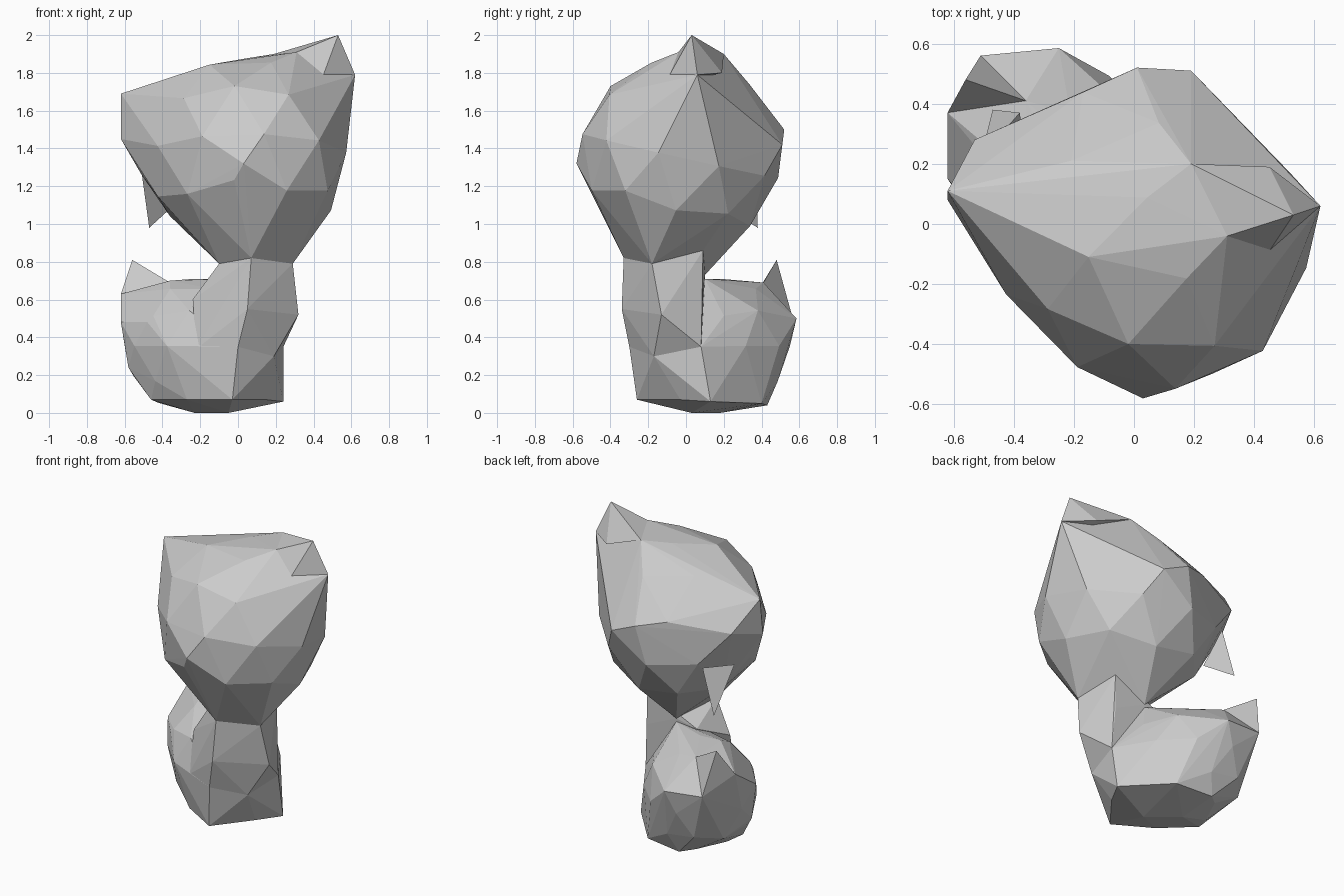
import bpy, bmesh
from math import radians
from mathutils import Matrix, Vector, Euler

if "Cube" in bpy.data.objects:
    bpy.data.objects.remove(bpy.data.objects["Cube"])


def hull(name, points=(), ball=None):
    """Flat-shaded convex solid around loose points and an optional faceted ball."""
    bm = bmesh.new()
    if ball:
        centre, size, turn, spin = ball
        m = (Matrix.Translation(Vector(centre)) @ Matrix.Rotation(radians(turn), 4, 'Z')
             @ Matrix.Diagonal((*size, 1)) @ Euler(spin).to_matrix().to_4x4())
        bmesh.ops.create_icosphere(bm, subdivisions=2, radius=1, matrix=m)
        bmesh.ops.delete(bm, geom=bm.faces[:] + bm.edges[:], context='EDGES_FACES')
    for p in points:
        bm.verts.new(p)
    out = bmesh.ops.convex_hull(bm, input=bm.verts[:], use_existing_faces=False)
    loose = {g for g in out["geom_interior"] + out["geom_unused"]
             if isinstance(g, bmesh.types.BMVert)}
    bmesh.ops.delete(bm, geom=list(loose), context='VERTS')
    bmesh.ops.recalc_face_normals(bm, faces=bm.faces[:])
    mesh = bpy.data.meshes.new(name)
    bm.to_mesh(mesh)
    bm.free()
    obj = bpy.data.objects.new(name, mesh)
    bpy.context.collection.objects.link(obj)
    return obj


# Ring shared by the chin and the chest
neck = [(-.10, -.18, .79), (.07, -.33, .82), (.29, -.18, .79),
        (.22, .09, .86), (0, .10, .73)]

# Head: faceted ball tapering to the neck, with the left ear drawn out of it
left_ear = [(-.62, .11, 1.69), (-.62, .08, 1.45), (-.53, .28, 1.50), (-.51, .06, 1.26)]
ear_base = [(.62, .06, 1.79), (.31, -.04, 1.91), (.19, .20, 1.90)]
face = [(.03, -.58, 1.32), (.01, .52, 1.50), (.19, .51, 1.42)]
hull("head", neck + left_ear + ear_base + face,
     ball=((.045, -.03, 1.36), (.555, .51, .53), 135, (.2, .1, .3)))

# Right ear: the taller tilted peak
hull("right_ear", ear_base + [(.53, .03, 2.0), (.43, -.12, 1.73), (.45, .19, 1.80)])

# Chest: upright column from the neck to the middle of the body
front = [(0, -.30, .35), (.19, -.17, .30), (.24, .08, .35), (-.22, -.20, .34)]
hull("chest", neck + front + [
    (-.09, -.22, .71), (-.24, -.12, .60), (.05, -.34, .55), (.32, -.13, .52),
    (.22, .09, .63), (-.15, .10, .70)])

# Rounded rear body, long on the diagonal, with a flattened base
hull("body", front + [
    (-.62, .15, .48), (-.62, .37, .63), (-.51, .56, .52), (-.25, .585, .50),
    (-.58, .14, .24), (-.46, .06, .07), (-.27, -.12, .07), (-.03, -.26, .07),
    (.15, -.03, .07), (.24, .13, .06), (0, .40, .05), (-.25, .43, .04),
    (-.36, .15, .70), (-.36, .41, .69), (0, .10, .71), (-.48, -.02, .48),
    (-.05, .03, 0)],
    ball=((-.23, .18, .355), (.40, .34, .355), 135, (0, 0, .3)))

# Broken tail ends: one on the body, one under the head
hull("tail_stub", [(-.56, .48, .81), (-.62, .37, .63), (-.51, .56, .52), (-.36, .41, .69)])
hull("head_spike", [(-.47, .38, .98), (-.51, .22, 1.27), (-.36, .22, 1.08), (-.38, .37, 1.27)])
